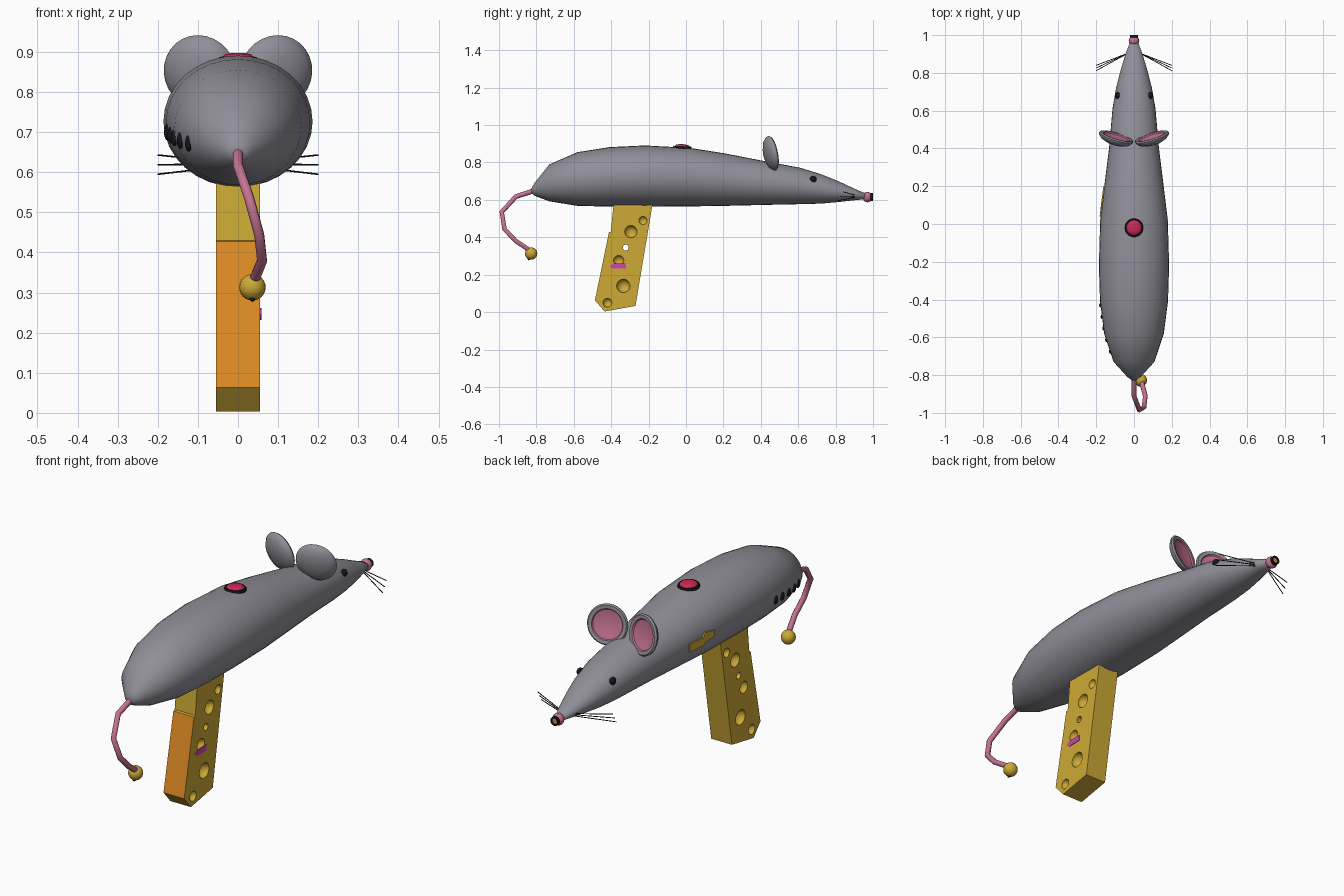
import bpy, bmesh, math
from mathutils import Matrix, Vector

if "Cube" in bpy.data.objects:
    bpy.data.objects.remove(bpy.data.objects["Cube"])


def material(name, rgb):
    m = bpy.data.materials.new(name)
    m.diffuse_color = (*rgb, 1)
    m.use_nodes = True
    m.node_tree.nodes["Principled BSDF"].inputs["Base Color"].default_value = m.diffuse_color
    return m


GREY = material("grey fur", (0.28, 0.27, 0.31))
PINK = material("pink skin", (0.56, 0.17, 0.29))
GOLD = material("cheese yellow", (0.61, 0.40, 0.036))
ORANGE = material("orange rind", (0.74, 0.26, 0.018))
RED = material("red button", (0.60, 0.02, 0.09))
BLACK = material("black", (0.008, 0.008, 0.01))
MAGENTA = material("magenta label", (0.62, 0.06, 0.44))


def finish(name, bm, mats, smooth=True, angle=40):
    bmesh.ops.recalc_face_normals(bm, faces=bm.faces)
    me = bpy.data.meshes.new(name)
    bm.to_mesh(me)
    bm.free()
    ob = bpy.data.objects.new(name, me)
    bpy.context.collection.objects.link(ob)
    for m in mats:
        me.materials.append(m)
    if smooth:
        bpy.ops.object.select_all(action='DESELECT')
        ob.select_set(True)
        bpy.context.view_layer.objects.active = ob
        bpy.ops.object.shade_smooth_by_angle(angle=math.radians(angle))
    return ob


def loft(name, rings, mats, mat_rule=None, matrix=Matrix(), angle=40):
    """Skin rings of points; a ring with one point closes an end."""
    bm = bmesh.new()
    vs = [[bm.verts.new(matrix @ Vector(p)) for p in r] for r in rings]
    for k, (a, b) in enumerate(zip(vs, vs[1:])):
        n = max(len(a), len(b))
        for i in range(n):
            j = (i + 1) % n
            quad = [a[i % len(a)], a[j % len(a)], b[j % len(b)], b[i % len(b)]]
            f = bm.faces.new(list(dict.fromkeys(quad)))
            f.material_index = mat_rule(k) if mat_rule else 0
    return finish(name, bm, mats, angle=angle)


def lathe(name, profile, mats, mat_rule, matrix, n=28):
    """Turn (radius, height) points around local z."""
    rings = [[(r * math.cos(2 * math.pi * i / n), r * math.sin(2 * math.pi * i / n), z)
              for i in range(n if r > 0 else 1)] for r, z in profile]
    return loft(name, rings, mats, mat_rule, matrix)


def ball(name, pos, size, mat, u=20, v=12):
    bm = bmesh.new()
    bmesh.ops.create_uvsphere(bm, u_segments=u, v_segments=v, radius=1,
                              matrix=Matrix.Translation(pos) @ Matrix.Diagonal((*size, 1)))
    return finish(name, bm, [mat], angle=60)


def prism(name, front, back, mats):
    bm = bmesh.new()
    a = [bm.verts.new(p) for p in front]
    b = [bm.verts.new(p) for p in back]
    bm.faces.new(a)
    bm.faces.new(b)
    for i in range(len(a)):
        j = (i + 1) % len(a)
        bm.faces.new((a[i], a[j], b[j], b[i]))
    return finish(name, bm, mats, smooth=False)


def tube(name, points, radius, mat):
    cu = bpy.data.curves.new(name, 'CURVE')
    cu.dimensions = '3D'
    cu.bevel_depth = radius
    cu.bevel_resolution = 2
    cu.use_fill_caps = True
    sp = cu.splines.new('POLY')
    sp.points.add(len(points) - 1)
    for p, co in zip(sp.points, points):
        p.co = (*co, 1)
    cu.materials.append(mat)
    ob = bpy.data.objects.new(name, cu)
    bpy.context.collection.objects.link(ob)
    return ob


# Body stations: y, half width, top, bottom
STATIONS = [(-0.81, 0.035, 0.69, 0.622), (-0.73, 0.108, 0.79, 0.592), (-0.58, 0.158, 0.855, 0.568),
            (-0.41, 0.180, 0.882, 0.564), (-0.22, 0.186, 0.891, 0.563), (0.02, 0.179, 0.878, 0.565),
            (0.21, 0.156, 0.848, 0.568), (0.42, 0.130, 0.807, 0.573), (0.61, 0.114, 0.772, 0.577),
            (0.72, 0.095, 0.738, 0.580), (0.81, 0.072, 0.702, 0.588), (0.90, 0.045, 0.660, 0.598),
            (0.96, 0.022, 0.634, 0.604)]


def flank(y, z):
    """Half width of the body at a given y and z."""
    for a, b in zip(STATIONS, STATIONS[1:]):
        if a[0] <= y <= b[0]:
            t = (y - a[0]) / (b[0] - a[0])
            w, top, bot = (a[k] + t * (b[k] - a[k]) for k in (1, 2, 3))
            d = (z - (top + bot) / 2) / ((top - bot) / 2)
            return w * math.sqrt(max(0, 1 - d * d))
    return 0


rings = [[(0, -0.835, 0.645)]]
for y, w, top, bot in STATIONS:
    rings.append([(w * math.cos(t), y, (top + bot) / 2 + (top - bot) / 2 * math.sin(t))
                  for t in (2 * math.pi * i / 32 for i in range(32))])
rings.append([(0, 0.97, 0.617)])
loft("body", rings, [GREY], angle=60)

# Ears, eyes and whiskers on both sides
EAR = [(0, -0.032), (0.045, -0.028), (0.076, -0.016), (0.092, 0), (0.094, 0.008),
       (0.088, 0.015), (0.072, 0.013), (0.068, 0.007), (0.04, 0.001), (0, -0.002)]
for s, side in ((1, "right"), (-1, "left")):
    place = (Matrix.Translation((s * 0.097, 0.452, 0.848)) @ Matrix.Rotation(s * math.radians(17), 4, 'Z')
             @ Matrix.Rotation(math.radians(11), 4, 'X') @ Matrix.Rotation(-math.pi / 2, 4, 'X'))
    lathe(side + "_ear", EAR, [GREY, PINK], lambda k: int(k >= 6), place)
    ball(side + "_eye", (s * flank(0.68, 0.71), 0.68, 0.71), (0.014, 0.018, 0.018), BLACK)
    for i in range(3):
        tube(f"{side}_whisker_{i + 1}", [(s * 0.03, 0.905, 0.615 + 0.005 * i),
                                         (s * 0.2, 0.812 + 0.014 * i, 0.595 + 0.024 * i)], 0.002, BLACK)

# Nose with a small ringed muzzle
ball("nose", (0, 0.97, 0.615), (0.028, 0.026, 0.028), PINK)
lathe("muzzle", [(0, -0.02), (0.021, -0.02), (0.021, 0), (0.014, 0), (0.013, -0.005), (0, -0.005)],
      [BLACK, GOLD], lambda k: int(k >= 4),
      Matrix.Translation((0, 1.0, 0.615)) @ Matrix.Rotation(-math.pi / 2, 4, 'X'))

# Button on the back
lathe("button", [(0, -0.02), (0.049, -0.02), (0.049, 0.003), (0.046, 0.008), (0.040, 0.008),
                 (0.034, 0.014), (0.018, 0.018), (0, 0.019)], [BLACK, RED], lambda k: int(k >= 4),
      Matrix.Translation((0, -0.02, 0.879)) @ Matrix.Rotation(math.radians(-3), 4, 'X'))

# Row of dark vents on the left flank
for i in range(5):
    y, z = -0.43 - 0.061 * i, 0.70 - 0.007 * i
    ball(f"vent_{i + 1}", (-flank(y, z), y, z), (0.009, 0.013, 0.021), BLACK, 14, 8)

# Selector lever on the left flank
LEVER = [(0.20, 0.685), (0.20, 0.725), (0.115, 0.725), (0.10, 0.745), (0.04, 0.735),
         (0.045, 0.705), (0.095, 0.70), (0.115, 0.685)]
prism("selector_lever", [(-flank(y, z) - 0.006, y, z) for y, z in LEVER],
      [(-flank(y, z) + 0.003, y, z) for y, z in LEVER], [GOLD])

# Cheese grip with an orange rind on its front
W = 0.055
GRIP = [(-0.385, 0.60), (-0.175, 0.60), (-0.27, 0.033), (-0.435, 0.003),
        (-0.487, 0.063), (-0.412, 0.427), (-0.402, 0.43)]
grip = prism("grip", [(W, y, z) for y, z in GRIP], [(-W, y, z) for y, z in GRIP], [GOLD, ORANGE])
for f in grip.data.polygons:
    if f.normal.y < -0.9 and 0.06 < f.center.z < 0.4:
        f.material_index = 1

# Cheese holes: dents on both sides and one bore straight through
HOLES = [(-0.23, 0.49, 0.022), (-0.295, 0.43, 0.033), (-0.36, 0.275, 0.028),
         (-0.335, 0.14, 0.036), (-0.42, 0.05, 0.024)]
bm = bmesh.new()
for y, z, r in HOLES:
    for s in (1, -1):
        bmesh.ops.create_uvsphere(bm, u_segments=20, v_segments=12, radius=r,
                                  matrix=Matrix.Translation((s * (W + 0.001), y, z)))
bmesh.ops.create_cone(bm, cap_ends=True, segments=20, radius1=0.016, radius2=0.016, depth=0.2,
                      matrix=Matrix.Translation((0, -0.322, 0.345)) @ Matrix.Rotation(math.pi / 2, 4, 'Y'))
cutter = finish("hole_cutter", bm, [GOLD], smooth=False)
cutter.hide_render = True
cutter.hide_viewport = True
cutter.display_type = 'WIRE'
cut = grip.modifiers.new("holes", 'BOOLEAN')
cut.object = cutter
cut.operation = 'DIFFERENCE'
cut.solver = 'EXACT'

# Magenta label on the right of the grip
LABEL = [(-0.39, 0.232), (-0.32, 0.234), (-0.32, 0.262), (-0.39, 0.258), (-0.408, 0.245)]
prism("label", [(W - 0.001, y, z) for y, z in LABEL], [(W + 0.003, y, z) for y, z in LABEL], [MAGENTA])

# Tail with a bell
tube("tail", [(0, -0.81, 0.65), (0, -0.91, 0.617), (0.028, -0.985, 0.535), (0.053, -0.97, 0.443),
              (0.06, -0.91, 0.38), (0.04, -0.835, 0.33)], 0.013, PINK)
ball("bell", (0.036, -0.828, 0.313), (0.033, 0.033, 0.033), GOLD)
ball("bell_opening", (0.036, -0.84, 0.284), (0.007, 0.007, 0.007), BLACK, 12, 8)
